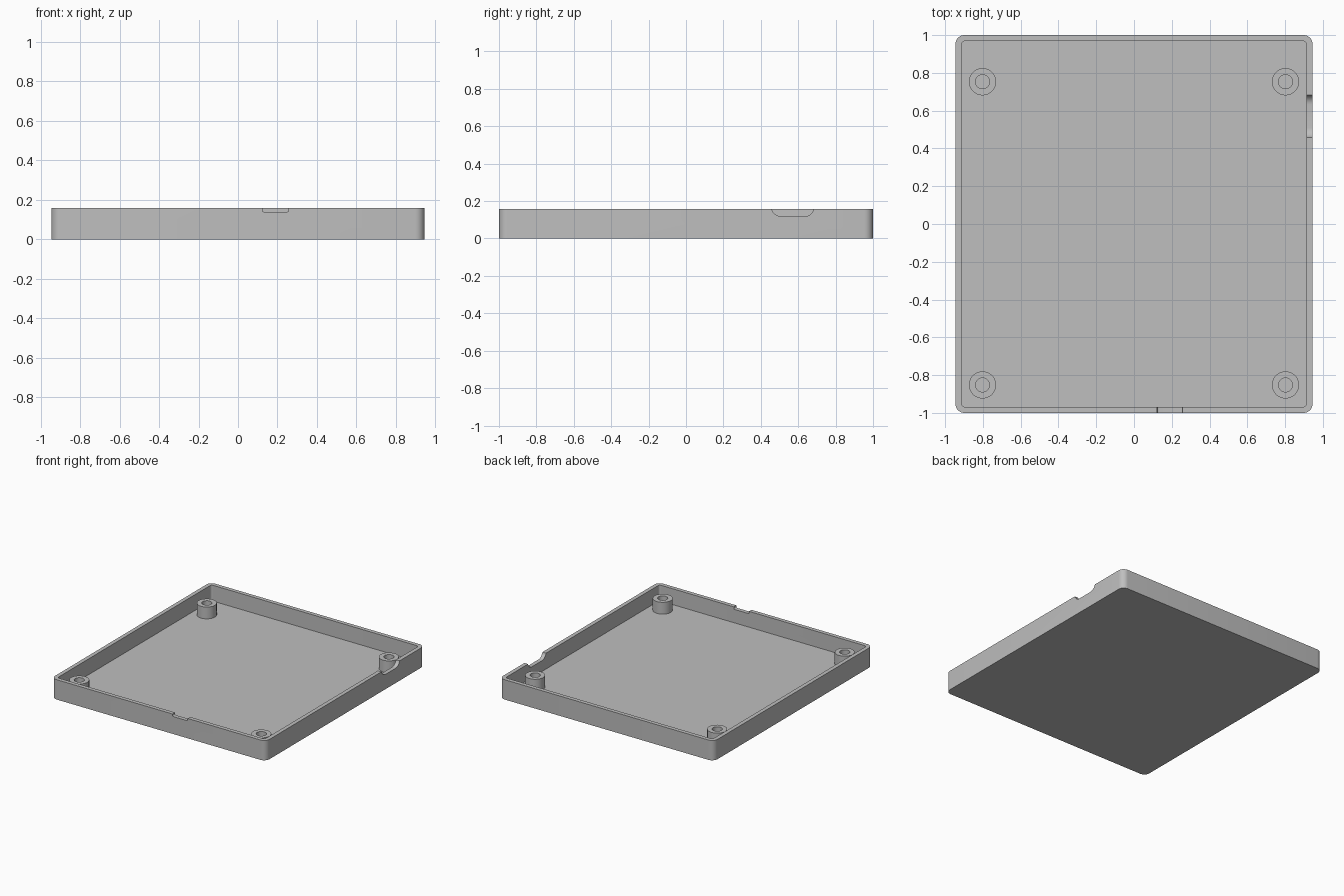
import bpy, bmesh, math
from mathutils import Matrix, Vector

cube = bpy.data.objects.get("Cube")
if cube:
    bpy.data.objects.remove(cube, do_unlink=True)

WIDTH, LENGTH, HEIGHT = 1.89, 2.0, 0.158
WALL, FLOOR = 0.032, 0.032

grey = bpy.data.materials.new("grey plastic")
grey.use_nodes = True
colour = (0.52, 0.52, 0.52, 1)
grey.diffuse_color = colour
grey.node_tree.nodes["Principled BSDF"].inputs["Base Color"].default_value = colour


def add_object(name, bm):
    bmesh.ops.recalc_face_normals(bm, faces=bm.faces)
    mesh = bpy.data.meshes.new(name)
    bm.to_mesh(mesh)
    bm.free()
    mesh.materials.append(grey)
    obj = bpy.data.objects.new(name, mesh)
    bpy.context.collection.objects.link(obj)
    return obj


def rounded_slab(name, w, h, radius, depth, matrix, steps=8):
    """Rounded rectangle in XY, extruded along +Z, then placed by matrix."""
    bm = bmesh.new()
    verts = []
    corners = ((1, 1), (-1, 1), (-1, -1), (1, -1))
    for i, (sx, sy) in enumerate(corners):
        for k in range(steps + 1):
            a = math.pi / 2 * (i + k / steps)
            verts.append(bm.verts.new((sx * (w / 2 - radius) + radius * math.cos(a),
                                       sy * (h / 2 - radius) + radius * math.sin(a), 0)))
    face = bm.faces.new(verts)
    out = bmesh.ops.extrude_face_region(bm, geom=[face])
    top = [v for v in out["geom"] if isinstance(v, bmesh.types.BMVert)]
    bmesh.ops.translate(bm, verts=top, vec=(0, 0, depth))
    bmesh.ops.transform(bm, matrix=matrix, verts=bm.verts)
    return add_object(name, bm)


def smooth(obj):
    bpy.ops.object.select_all(action="DESELECT")
    obj.select_set(True)
    bpy.context.view_layer.objects.active = obj
    bpy.ops.object.shade_smooth_by_angle(angle=math.radians(30))


# Tray body
tray = rounded_slab("tray", WIDTH, LENGTH, 0.047, HEIGHT, Matrix())

# Cutters: inner cavity, front notch, side cable slot
upright = Matrix.Rotation(math.pi / 2, 4, "X")
sideways = Matrix.Rotation(math.pi / 2, 4, "Z") @ upright
cutters = [
    rounded_slab("cavity_cutter", WIDTH - 2 * WALL, LENGTH - 2 * WALL, 0.016, HEIGHT,
                 Matrix.Translation((0, 0, FLOOR))),
    rounded_slab("front_notch_cutter", 0.134, 0.1, 0.008, 0.1,
                 Matrix.Translation((0.19, -0.94, 0.139 + 0.05)) @ upright),
    rounded_slab("side_slot_cutter", 0.23, 0.11, 0.054, 0.1,
                 Matrix.Translation((0.9, 0.571, 0.118 + 0.055)) @ sideways),
]
for cutter in cutters:
    mod = tray.modifiers.new(cutter.name, "BOOLEAN")
    mod.operation = "DIFFERENCE"
    mod.solver = "EXACT"
    mod.object = cutter

# Bake the cuts and drop the cutters
bpy.context.view_layer.update()
graph = bpy.context.evaluated_depsgraph_get()
cut_mesh = bpy.data.meshes.new_from_object(tray.evaluated_get(graph))
tray.modifiers.clear()
tray.data = cut_mesh
for cutter in cutters:
    bpy.data.objects.remove(cutter, do_unlink=True)
smooth(tray)


# Hollow screw posts, turned from a wall profile
def screw_post(name, x, y):
    bm = bmesh.new()
    inner, outer, top = 0.037, 0.072, 0.126
    points = ((inner, FLOOR), (inner, top), (outer, top), (outer, FLOOR))
    verts = [bm.verts.new((r, 0, z)) for r, z in points]
    edges = [bm.edges.new(pair) for pair in zip(verts, verts[1:])]
    bmesh.ops.spin(bm, geom=verts + edges, cent=(0, 0, 0), axis=(0, 0, 1),
                   angle=math.tau, steps=40, use_merge=True)
    bmesh.ops.remove_doubles(bm, verts=bm.verts, dist=0.0001)
    bmesh.ops.translate(bm, verts=bm.verts, vec=Vector((x, y, 0)))
    smooth(add_object(name, bm))


for side, x in (("left", 0.802), ("right", -0.802)):
    for end, y in (("front", -0.852), ("back", 0.753)):
        screw_post(f"{end}_{side}_screw_post", x, y)
